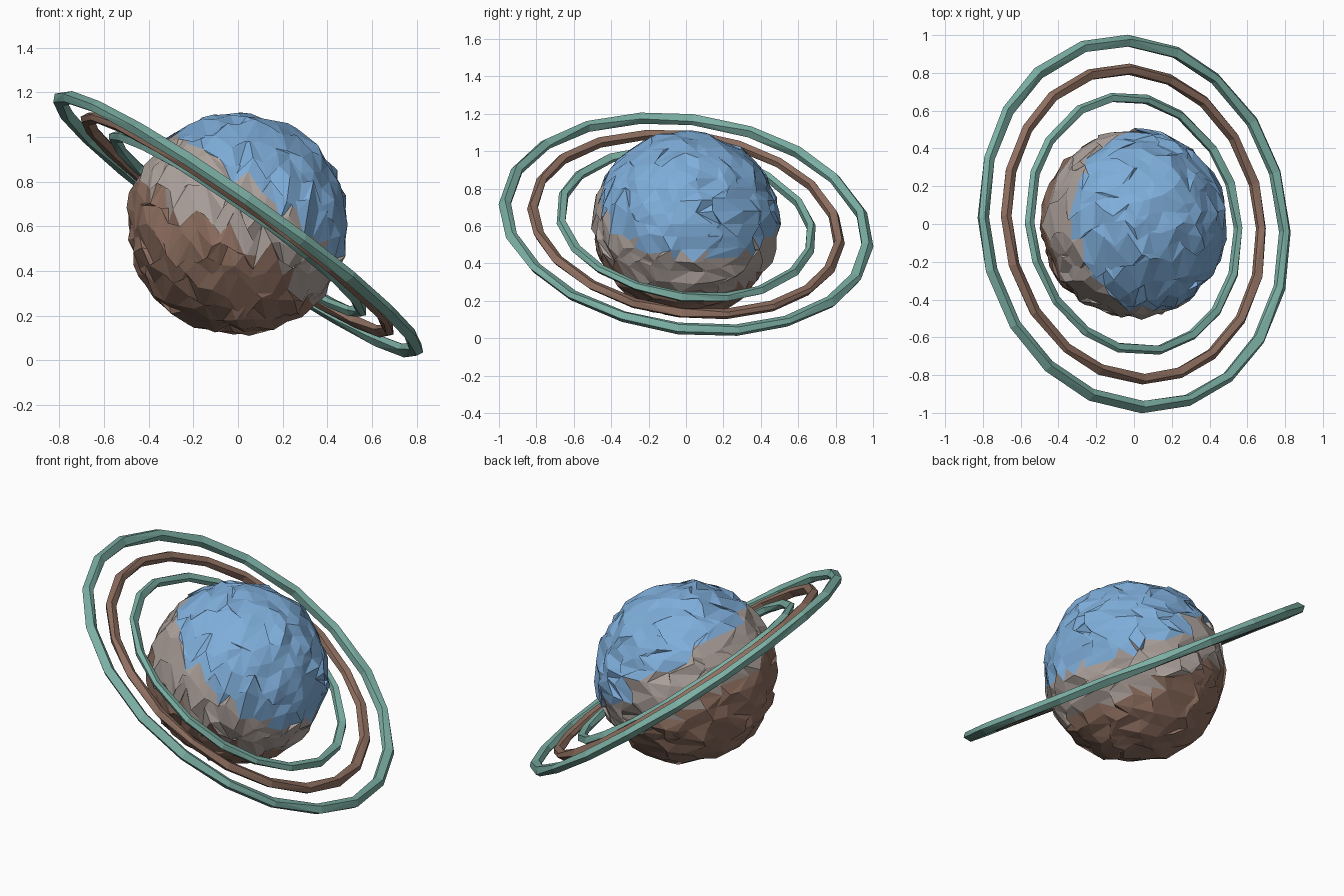
import bpy, bmesh, math, random
from mathutils import Vector

if "Cube" in bpy.data.objects:
    bpy.data.objects.remove(bpy.data.objects["Cube"])

random.seed(11)
CENTRE = Vector((0, 0, 0.61))
AXIS = Vector((0.705, 0.145, 1.0)).normalized()   # shared tilt of rings and bands


def material(name, rgb):
    m = bpy.data.materials.new(name)
    m.diffuse_color = (*rgb, 1)
    m.use_nodes = True
    m.node_tree.nodes["Principled BSDF"].inputs["Base Color"].default_value = m.diffuse_color
    return m


BLUE = material("sky blue", (0.21, 0.42, 0.70))
GREY = material("warm grey", (0.42, 0.36, 0.33))
BROWN = material("earth brown", (0.275, 0.16, 0.117))
TEAL = material("pale teal", (0.20, 0.43, 0.37))


def finish(bm, name, mats):
    bmesh.ops.recalc_face_normals(bm, faces=bm.faces)
    me = bpy.data.meshes.new(name)
    bm.to_mesh(me)
    bm.free()
    ob = bpy.data.objects.new(name, me)
    for m in mats:
        me.materials.append(m)
    bpy.context.collection.objects.link(ob)
    return ob


# Planet: faceted ball, points slid along streaks and pushed in and out
def planet():
    bm = bmesh.new()
    bmesh.ops.create_icosphere(bm, subdivisions=4, radius=1)
    # bands chosen by height along the tilted axis, with ragged edges
    for f in bm.faces:
        d = f.calc_center_median().normalized().dot(AXIS) * 0.5
        d += random.uniform(-0.015, 0.015)
        f.material_index = 0 if d > 0.128 else (1 if d > -0.125 else 2)
    for v in bm.verts:
        p = v.co.normalized()
        w = min(1, max(0, 0.5 + p.y * 1.5))
        spin = Vector((1 - w, 0, w))            # streak direction changes at the back
        t = spin.cross(p)
        q = (p + t * random.uniform(-0.21, 0.21)).normalized()
        v.co = q * random.uniform(0.478, 0.51) + CENTRE
    finish(bm, "planet", [BLUE, GREY, BROWN])


# Ring: low-poly tube with slightly uneven facets
def ring(name, radius, tube, sides, mat):
    bm = bmesh.new()
    rot = Vector((0, 0, 1)).rotation_difference(AXIS).to_matrix()
    n = 5
    loops = []
    for i in range(sides):
        a = 2 * math.pi * (i + random.uniform(-0.08, 0.08)) / sides
        loop = []
        for j in range(n):
            b = 2 * math.pi * (j + random.uniform(-0.25, 0.25)) / n
            r = radius + tube * math.cos(b)
            co = Vector((r * math.cos(a), r * math.sin(a), tube * 0.9 * math.sin(b)))
            loop.append(bm.verts.new(rot @ co + CENTRE))
        loops.append(loop)
    for i in range(sides):
        p, q = loops[i], loops[(i + 1) % sides]
        for j in range(n):
            k = (j + 1) % n
            bm.faces.new((p[j], q[j], q[k], p[k]))
    bmesh.ops.triangulate(bm, faces=bm.faces[:])
    finish(bm, name, [mat])


planet()
ring("outer_ring", 0.976, 0.034, 20, TEAL)
ring("middle_ring", 0.825, 0.031, 20, BROWN)
ring("inner_ring", 0.677, 0.028, 18, TEAL)
